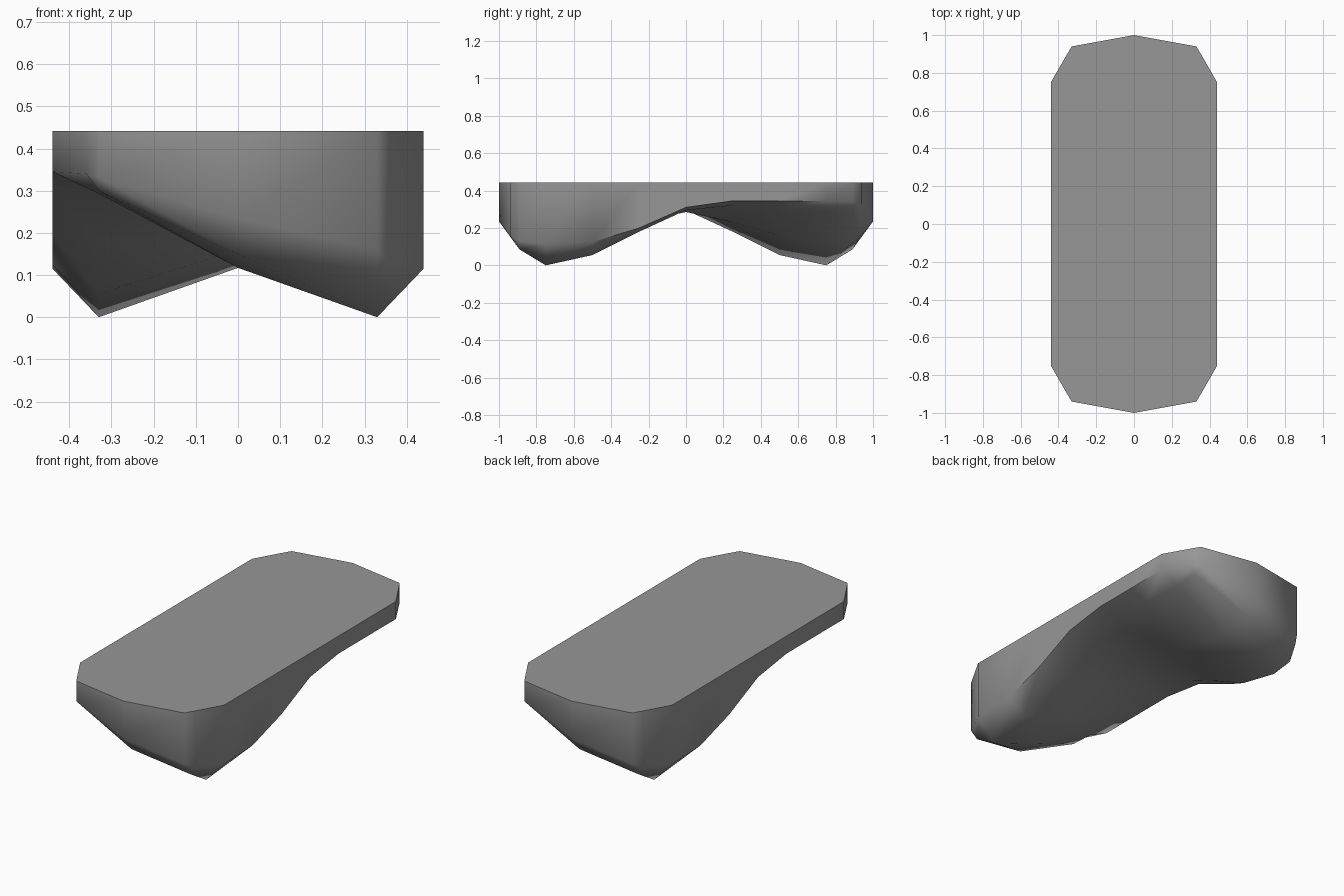
import bpy
import bmesh
import math

TOP = 0.442
HALF_WIDTH = 0.44

cube = bpy.data.objects.get("Cube")
if cube:
    bpy.data.objects.remove(cube, do_unlink=True)

grey = bpy.data.materials.new("mid grey")
grey.use_nodes = True
colour = (0.31, 0.31, 0.31, 1)
grey.diffuse_color = colour
grey.node_tree.nodes["Principled BSDF"].inputs["Base Color"].default_value = colour

# Underside cross-sections from the front end to the middle:
# y, half width, heights at five stations from right to left
sections = [
    (-0.94, 0.33, (0.33, 0.33, 0.235, 0.16, 0.16)),
    (-0.89, 0.36, (0.34, 0.30, 0.15, 0.085, 0.13)),
    (-0.75, HALF_WIDTH, (0.345, 0.293, 0.117, 0.0, 0.115)),
    (-0.50, HALF_WIDTH, (0.345, 0.30, 0.16, 0.055, 0.125)),
    (-0.25, HALF_WIDTH, (0.345, 0.32, 0.23, 0.18, 0.20)),
    (0.0, HALF_WIDTH, (0.31, 0.295, 0.285, 0.295, 0.31)),
]
bulge = {-0.94: -0.06, -0.89: -0.04}  # rounded end reaches further at the middle


def section_points(y, half, heights):
    xs = (-half, -0.33, 0, 0.33, half)
    return [(x, y + (bulge.get(y, 0) if x == 0 else 0), z)
            for x, z in zip(xs, heights)]


rows = [section_points(*s) for s in sections]
# The rear half is the front half turned half way round
rows += [[(-x, -y, z) for x, y, z in reversed(row)] for row in reversed(rows[:-1])]

# Twisted underside
bm = bmesh.new()
grid = [[bm.verts.new(p) for p in row] for row in rows]
for a, b in zip(grid, grid[1:]):
    for i in range(len(a) - 1):
        bm.faces.new((a[i], b[i], b[i + 1], a[i + 1]))
bmesh.ops.remove_doubles(bm, verts=bm.verts[:], dist=0.001)

# Upright walls and flat top
rim = [e for e in bm.edges if e.is_boundary]
result = bmesh.ops.extrude_edge_only(bm, edges=rim)["geom"]
for v in result:
    if isinstance(v, bmesh.types.BMVert):
        v.co.z = TOP
top_edges = [e for e in result if isinstance(e, bmesh.types.BMEdge) and e.is_boundary]
bmesh.ops.contextual_create(bm, geom=top_edges)
bmesh.ops.recalc_face_normals(bm, faces=bm.faces[:])

mesh = bpy.data.meshes.new("twisted_block")
bm.to_mesh(mesh)
bm.free()
mesh.materials.append(grey)
block = bpy.data.objects.new("twisted_block", mesh)
bpy.context.collection.objects.link(block)

# Smooth sides with a crisp top rim
bpy.ops.object.select_all(action="DESELECT")
block.select_set(True)
bpy.context.view_layer.objects.active = block
bpy.ops.object.shade_smooth_by_angle(angle=math.radians(65))
